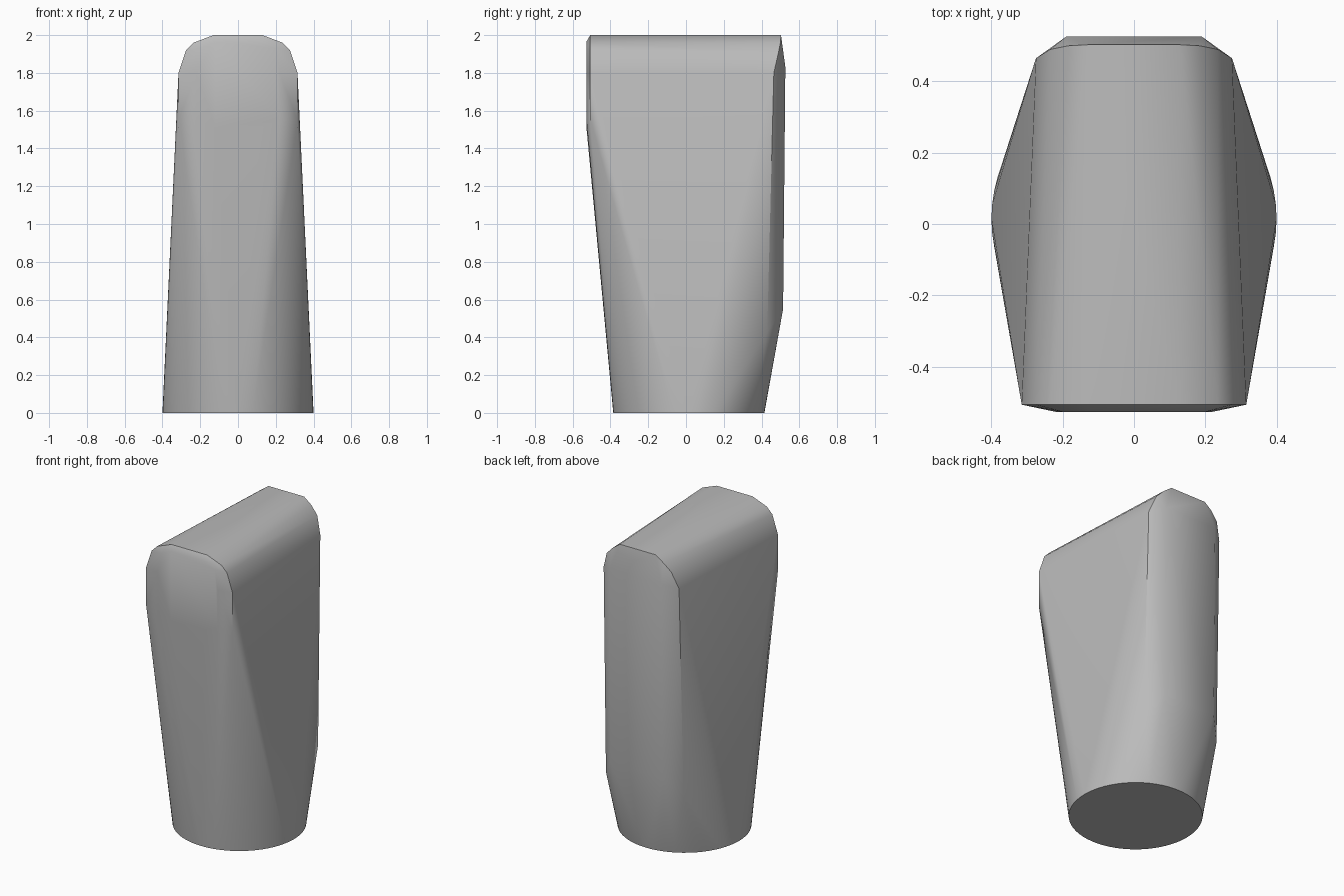
import bpy, bmesh, math

cube = bpy.data.objects.get("Cube")
if cube:
    bpy.data.objects.remove(cube, do_unlink=True)

grey = bpy.data.materials.new("mid_grey")
grey.use_nodes = True
colour = (0.5, 0.5, 0.5, 1)
grey.diffuse_color = colour
grey.node_tree.nodes["Principled BSDF"].inputs["Base Color"].default_value = colour

points = []


def pair(x, y, z):
    """Add a point and its mirror image."""
    points.extend([(x, y, z), (-x, y, z)])


# Round foot
SIDES = 64
RADIUS = 0.4
for i in range(SIDES):
    a = math.tau * i / SIDES
    points.append((RADIUS * math.cos(a), 0.015 + RADIUS * math.sin(a), 0))

# Rounded front end and its slightly raised face
for x, z in [(0.13, 2), (0.235, 1.96), (0.275, 1.92), (0.315, 1.8), (0.315, 1.55)]:
    pair(x, -0.507, z)
for x, z in [(0.12, 1.965), (0.2, 1.93), (0.22, 1.8), (0.22, 1.55), (0.12, 1.51)]:
    pair(x, -0.527, z)

# Rounded back end, bevelled corners and flat back panel
for x, y, z in [(0.13, 0.503, 2), (0.185, 0.5, 1.96), (0.235, 0.49, 1.91),
                (0.275, 0.465, 1.8), (0.283, 0.43, 0.43),
                (0.19, 0.526, 1.83), (0.19, 0.514, 0.55)]:
    pair(x, y, z)

# Wrap the end outlines into one tapered body
bm = bmesh.new()
for p in points:
    bm.verts.new(p)
hull = bmesh.ops.convex_hull(bm, input=bm.verts[:])
spare = {v for v in hull["geom_interior"] + hull["geom_unused"]
         if isinstance(v, bmesh.types.BMVert)}
bmesh.ops.delete(bm, geom=list(spare), context="VERTS")
bmesh.ops.dissolve_limit(bm, angle_limit=math.radians(0.5),
                         verts=bm.verts[:], edges=bm.edges[:])
bmesh.ops.recalc_face_normals(bm, faces=bm.faces[:])
mesh = bpy.data.meshes.new("tapered_body")
bm.to_mesh(mesh)
bm.free()
mesh.materials.append(grey)

body = bpy.data.objects.new("tapered_body", mesh)
bpy.context.collection.objects.link(body)
bpy.ops.object.select_all(action="DESELECT")
body.select_set(True)
bpy.context.view_layer.objects.active = body
bpy.ops.object.shade_smooth_by_angle(angle=math.radians(30))
